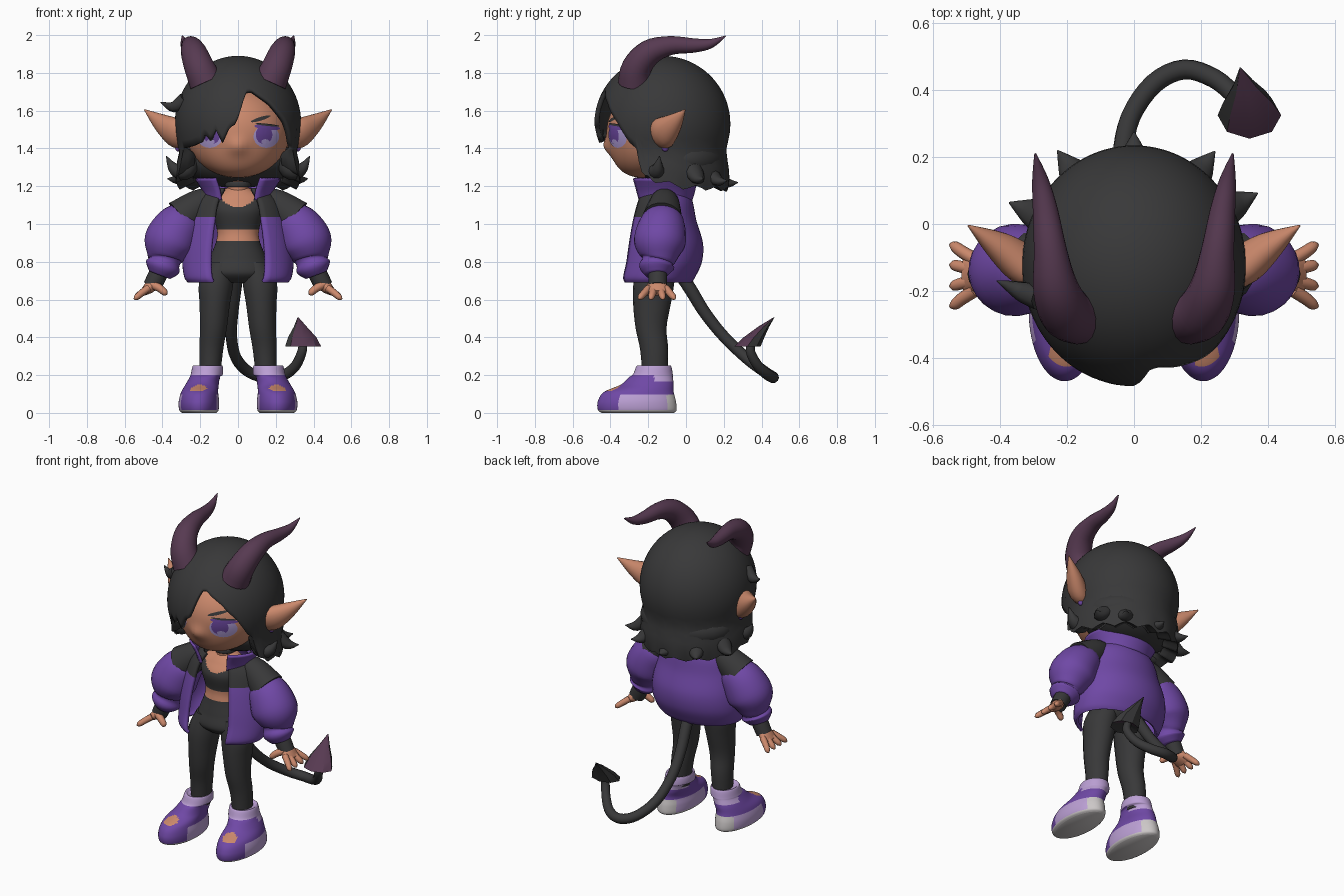
import bpy, bmesh, math
from mathutils import Vector
from mathutils.bvhtree import BVHTree

def material(name, c):
    m = bpy.data.materials.new(name)
    m.diffuse_color = (*c, 1)
    return m

BLACK = material("charcoal", (0.04, 0.04, 0.041))
SKIN = material("skin", (0.60, 0.25, 0.15))
PURPLE = material("purple", (0.16, 0.065, 0.38))
PLUM = material("plum", (0.095, 0.042, 0.083))
LAVENDER = material("lavender", (0.50, 0.35, 0.66))
GREY = material("light grey", (0.60, 0.57, 0.57))
IRIS = material("iris violet", (0.14, 0.06, 0.33))
LILAC = material("eye lilac", (0.42, 0.33, 0.66))

def finish(bm, name, mats, rule=None, angle=50):
    """Turn a bmesh into a smooth object; rule(centre, normal) picks the colour."""
    bmesh.ops.remove_doubles(bm, verts=bm.verts, dist=0.0003)
    bmesh.ops.recalc_face_normals(bm, faces=bm.faces)
    bm.normal_update()
    for f in bm.faces:
        f.smooth = True
        if rule:
            f.material_index = rule(f.calc_center_median(), f.normal)
    me = bpy.data.meshes.new(name)
    bm.to_mesh(me)
    bm.free()
    for m in mats:
        me.materials.append(m)
    me.set_sharp_from_angle(angle=math.radians(angle))
    ob = bpy.data.objects.new(name, me)
    bpy.context.collection.objects.link(ob)
    return ob

def skin_rings(bm, rings, wrap):
    vs = [[bm.verts.new(p) for p in r] for r in rings]
    n = len(vs[0])
    for a, b in zip(vs, vs[1:]):
        for i in range(n if wrap else n - 1):
            j = (i + 1) % n
            bm.faces.new((a[i], a[j], b[j], b[i]))
    return vs

def spline(pts, steps):
    p = [pts[0]] + pts + [pts[-1]]
    out = []
    for i in range(1, len(p) - 2):
        for k in range(steps):
            t = k / steps
            out.append([0.5 * (2*b + (c-a)*t + (2*a-5*b+4*c-d)*t*t + (3*b-a-3*c+d)*t**3)
                        for a, b, c, d in zip(p[i-1], p[i], p[i+1], p[i+2])])
    return out + [list(pts[-1])]

def tube(name, pts, mats, s=1, n=18, steps=4, level=False, gap=0, up=(1, 0, 0), rule=None, angle=50):
    """Loft rings through (x, y, z, rx[, ry]); gap in degrees leaves the front open."""
    path = spline([(p[0]*s, *p[1:4], p[4] if len(p) > 4 else p[3]) for p in pts], steps)
    c = [Vector(p[:3]) for p in path]
    u = Vector(up)
    rings = []
    for i, p in enumerate(path):
        t = Vector((0, 0, -1)) if level else (c[min(i+1, len(c)-1)] - c[max(i-1, 0)]).normalized()
        u = (u - t * u.dot(t)).normalized()
        v = u.cross(t)
        if level:
            u, v = Vector((1, 0, 0)), Vector((0, 1, 0))
        g = math.radians(gap)
        angs = [g + (2*math.pi - 2*g) * k / (n - (1 if gap else 0)) for k in range(n)]
        rings.append([c[i] + u*math.sin(a)*max(p[3], .002) - v*math.cos(a)*max(p[4], .002) for a in angs])
    bm = bmesh.new()
    vs = skin_rings(bm, rings, not gap)
    if not gap:
        bm.faces.new(vs[0])
        bm.faces.new(vs[-1])
    return finish(bm, name, mats if isinstance(mats, list) else [mats], rule, angle)

def ball(name, c, r, mat, shape=None, seg=24):
    bm = bmesh.new()
    bmesh.ops.create_uvsphere(bm, u_segments=seg, v_segments=seg * 3 // 4, radius=1)
    for v in bm.verts:
        v.co = Vector([c[i] + v.co[i]*r[i] for i in range(3)])
        if shape:
            shape(v.co)
    tree = BVHTree.FromBMesh(bm)
    return finish(bm, name, [mat]), tree

def thicken(ob, d):
    m = ob.modifiers.new("thickness", 'SOLIDIFY')
    m.thickness = d
    m.offset = -1

# Head with chin pushed forward and a small nose
def face_shape(v):
    low = max(0, 1.45 - v.z) / 0.2
    v.y -= 0.07 * low * low
    if v.y < -0.15:
        v.y -= 0.028 * math.exp(-(v.x/0.05)**2 - ((v.z-1.41)/0.045)**2)
head, face = ball("head", (0, -0.15, 1.49), (0.275, 0.27, 0.245), SKIN, face_shape, 64)

# Painted face details: thin patches projected on the face
def face_patch(name, x, z, rx, rz, mat, tilt=0, lift=0.004):
    bm = bmesh.new()
    rings = []
    for k in range(5):
        ring = []
        for i in range(24):
            a = i * math.pi / 12
            dx, dz = rx*k/4*math.cos(a), rz*k/4*math.sin(a)
            px, pz = x + dx, z + dz + dx*tilt
            hit = face.ray_cast(Vector((px, -2, pz)), Vector((0, 1, 0)))[0]
            ring.append(Vector((px, (hit.y if hit else -0.3) - lift, pz)))
        rings.append(ring)
    skin_rings(bm, rings, True)
    finish(bm, name, [mat])
for s in (-1, 1):
    face_patch("eye", 0.15*s, 1.463, 0.068, 0.06, LILAC)
    face_patch("iris", 0.138*s, 1.473, 0.044, 0.05, IRIS, 0, 0.006)
    face_patch("eye_shine", 0.145*s, 1.435, 0.022, 0.014, LILAC, 0, 0.008)
    face_patch("upper_lid", 0.155*s, 1.512, 0.068, 0.014, IRIS, -0.1*s, 0.007)
    face_patch("upper_lash", 0.155*s, 1.525, 0.064, 0.006, BLACK, -0.1*s, 0.008)
    face_patch("eyebrow", 0.12*s, 1.557, 0.052, 0.010, BLACK, 0.3*s)

# Hair shell: columns round the head that run from crown to a drawn hairline
LINE = [(-180, 1.17), (-110, 1.18), (-82, 1.22), (-71, 1.28), (-66, 1.40), (-50, 1.41), (-38, 1.43), (-32, 1.48),
        (-27, 1.44), (-21, 1.50), (-15, 1.43), (-8, 1.51), (-2, 1.53), (8, 1.70), (14, 1.71), (32, 1.64),
        (48, 1.54), (60, 1.43), (66, 1.40), (71, 1.28), (82, 1.22), (110, 1.18), (180, 1.17)]
BOB = [(1.15, 0.90), (1.19, 0.98), (1.25, 0.99), (1.32, 0.97), (1.38, 0.93), (1.44, 0.968)]
def lerp(table, x):
    for (a, p), (b, q) in zip(table, table[1:]):
        if x <= b:
            return p + (q - p) * max(0, x - a) / (b - a)
    return table[-1][1]
rings = []
for r in range(31):
    t, ring = r / 28, []
    for k in range(120):
        deg = -180 + 3*k
        a = math.radians(deg)
        end = lerp(LINE, deg)
        inner = 1
        if abs(deg) > 75:
            end += 0.025 * abs((deg / 24) % 1 * 2 - 1)
        if r > 28:          # bottom edge turns in under the bob
            inner = 1 - 0.13 * (r - 28) if abs(deg) > 68 else 1
        t = min(1, r / 28)
        z = 1.89 - (1.89 - end) * (t*t*0.6 + t*t*t*0.4)
        sc = lerp(BOB, z) if z < 1.44 else math.sqrt(max(0, 1 - ((z - 1.53)/0.36)**2))
        sc *= inner
        if inner < 1:
            z += 0.02 * (r - 28)
        ring.append(Vector((0.335*sc*math.sin(a), -0.125 - 0.36*sc*math.cos(a), z)))
    rings.append(ring)
bm = bmesh.new()
skin_rings(bm, rings, True)
thicken(finish(bm, "hair", [BLACK]), 0.025)
ball("hair_underside", (0, -0.03, 1.34), (0.305, 0.24, 0.15), BLACK)

# Flicked hair tips
for x, y, z in ((-0.15, 0.11, 1.24), (0, 0.14, 1.23), (0.16, 0.11, 1.24), (-0.25, 0.01, 1.25), (0.25, 0.03, 1.25)):
    d = Vector((x, y + 0.1, 0)).normalized()
    tube("hair_tip", [(x, y, z+0.05, 0.06, .04), (x+d.x*.07, y+d.y*.07, z-0.01, 0.04, .03),
                      (x+d.x*.135, y+d.y*.135, z-0.01, 0.002)], BLACK, n=10, up=(-d.y, d.x, 0))
for s in (-1, 1):
    tube("side_lock", [(0.25, -0.15, 1.37, 0.05), (0.275, -0.16, 1.29, 0.055), (0.335, -0.15, 1.29, 0.035),
                       (0.38, -0.14, 1.36, 0.002)], BLACK, s, n=12)
tube("stray_lock", [(-0.28, -0.22, 1.66, 0.04), (-0.34, -0.2, 1.62, 0.03), (-0.41, -0.17, 1.645, 0.002)], BLACK, n=8)

# Neck, choker and torso
tube("neck", [(0, -0.12, 1.1, 0.065), (0, -0.13, 1.18, 0.055), (0, -0.14, 1.3, 0.06)], SKIN)
tube("choker", [(0, -0.13, 1.195, 0.06), (0, -0.13, 1.2, 0.068), (0, -0.13, 1.22, 0.068), (0, -0.13, 1.225, 0.06)], BLACK)
tube("torso", [(0, -.15, .69, .12, .08), (0, -.155, .74, .175, .125), (0, -.15, .82, .15, .115), (0, -.15, .91, .115, .095),
               (0, -.15, .972, .112, .09), (0, -.15, 1.07, .14, .105), (0, -.13, 1.14, .14, .085), (0, -.12, 1.19, .06, .055)],
     [BLACK, SKIN], n=64, steps=12, level=True,
     rule=lambda c, n: int(.91 < c.z < .972 or c.z > 1.09 + 5*c.x*c.x))

# Jacket body open at the front, and its collar
jacket = tube("jacket", [(0, -.16, .69, .265, .19), (0, -.155, .72, .285, .205), (0, -.13, .80, .295, .215),
                         (0, -.12, .90, .285, .21), (0, -.125, 1.02, .255, .18), (0, -.12, 1.12, .22, .155),
                         (0, -.12, 1.19, .15, .12)], [PURPLE, BLACK], n=40, steps=6, level=True, gap=30,
              rule=lambda c, n: int(c.z > 1.04 and c.y < -.06))
collar = tube("collar", [(0, -.12, 1.13, .16, .14), (0, -.12, 1.18, .175, .155), (0, -.125, 1.245, .215, .17)],
              PURPLE, n=32, level=True, gap=32)
thicken(jacket, 0.02)
thicken(collar, 0.015)

def shoe_colour(c, n):
    if c.z < 0.015 or (c.y > -0.1 and c.z < 0.1):
        return 2                                        # sole and heel
    if c.z > 0.2 or (c.y > -0.35 and c.z < 0.10) or (c.y > -0.17 and c.z > 0.165):
        return 1                                        # cuff and side panel
    if ((c.y + 0.385) / 0.04)**2 + ((abs(c.x) - 0.21) / 0.045)**2 < 1 and n.z > 0.5:
        return 3                                        # toe patch
    return 0

for s in (-1, 1):
    # Horn, ear, earring
    tube("horn", [(.17, -.27, 1.75, .09), (.205, -.26, 1.83, .08), (.235, -.19, 1.91, .068), (.25, -.08, 1.945, .05),
                  (.265, .04, 1.945, .038), (.28, .13, 1.955, .025), (.295, .21, 1.995, .003)], PLUM, s)
    tube("ear", [(.24, -.14, 1.465, .06, .04), (.32, -.125, 1.48, .085, .058), (.40, -.07, 1.53, .055, .045),
                 (.495, -.005, 1.605, .003)], SKIN, s, up=(0, -.5, 1))
    ball("earring", (0.315*s, -0.11, 1.405), (.018, .018, .022), PURPLE, seg=12)
    # Arm: shoulder, puffed sleeve, wrist and hand
    tube("shoulder", [(.12, -.12, 1.13, .06), (.2, -.115, 1.105, .082), (.3, -.125, 1.03, .105)], BLACK, s)
    tube("sleeve", [(.25, -.12, 1.06, .07), (.275, -.12, 1.03, .105), (.325, -.13, .97, .13), (.365, -.14, .895, .136),
                    (.385, -.145, .825, .10), (.39, -.15, .80, .083), (.40, -.155, .77, .093), (.415, -.155, .73, .06)],
         PURPLE, s, n=24)
    tube("wrist", [(.40, -.15, .78, .05), (.43, -.15, .72, .05), (.455, -.15, .67, .048)], BLACK, s, n=12)
    tube("palm", [(.445, -.15, .69, .03, .038), (.468, -.15, .665, .032, .055), (.505, -.15, .635, .018, .055)], SKIN, s, n=12)
    for o in (-.048, -.018, .014, .044):
        tube("finger", [(.475, -.15+o, .66, .02), (.512, -.15+o*1.5, .633, .019), (.537, -.15+o*1.9, .612, .016),
                        (.55, -.15+o*2, .602, .004)], SKIN, s, n=8)
    tube("thumb", [(.455, -.175, .68, .024), (.415, -.195, .66, .021), (.385, -.205, .635, .017), (.375, -.207, .628, .004)],
         SKIN, s, n=8, up=(0, 1, 0))
    # Leg and shoe
    tube("leg", [(.09, -.155, .80, .07, .10), (.115, -.17, .69, .092, .108), (.123, -.18, .58, .082, .10),
                 (.13, -.185, .45, .072, .082), (.142, -.168, .33, .064, .074), (.15, -.165, .18, .055, .065)], BLACK, s, level=True)
    tube("shoe", [(.205, -.255, 0, .09, .19), (.207, -.258, .015, .104, .208), (.207, -.26, .06, .107, .207),
                  (.203, -.25, .11, .098, .185), (.19, -.205, .15, .088, .14), (.175, -.185, .19, .08, .115),
                  (.165, -.175, .205, .085, .105), (.16, -.17, .25, .078, .09), (.16, -.17, .24, .06, .07)],
         [PURPLE, LAVENDER, GREY, SKIN], s, n=64, steps=8, level=True, rule=shoe_colour)

# Tail with a flattened spade tip, plum on its front
tube("tail", [(0, -.06, .78, .035), (-.015, .02, .66, .034), (-.03, .1, .53, .032), (-.035, .2, .405, .03), (-.01, .32, .29, .03),
              (.06, .42, .215, .03), (.15, .462, .188, .03), (.24, .435, .2, .029), (.305, .38, .25, .027),
              (.34, .34, .33, .025), (.34, .36, .39, .02)], BLACK, n=12)
tube("tail_tip", [(.345, .335, .375, .02), (.345, .325, .352, .095, .07), (.34, .36, .40, .075, .055),
                  (.33, .41, .455, .035, .03), (.318, .465, .505, .003)], [BLACK, PLUM], n=8, steps=1, level=True, angle=30,
     rule=lambda c, n: int(n.y < -0.1 and c.x > 0.31))
